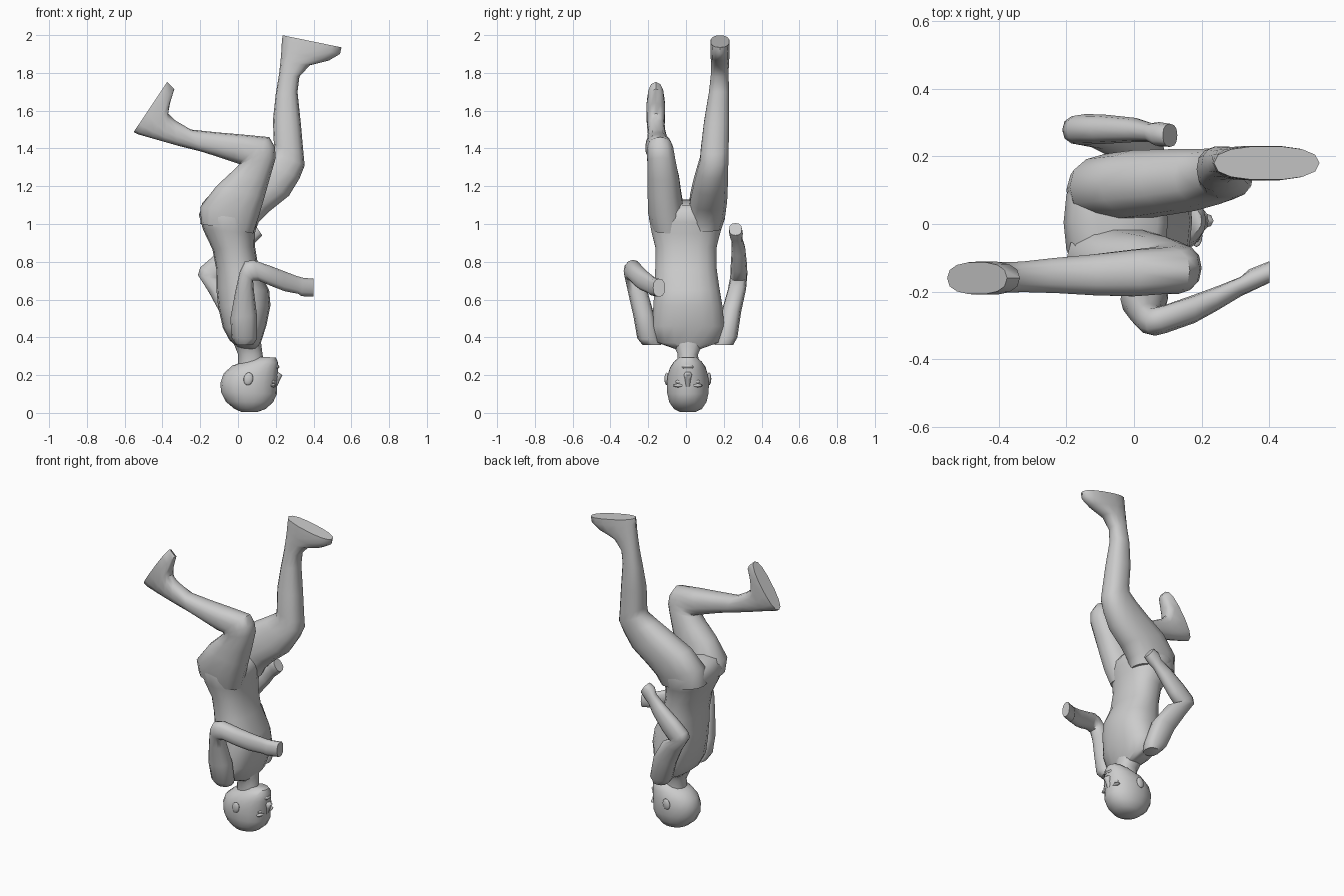
import bpy, bmesh, math

def finish(ob, angle=50):
    bpy.ops.object.select_all(action='DESELECT')
    ob.select_set(True)
    bpy.context.view_layer.objects.active = ob
    bpy.ops.object.shade_smooth_by_angle(angle=math.radians(angle))

def loft(name, rings, n=14, power=2.2):
    """Each ring: back x, z, front x, z, centre y, half width in y."""
    bm = bmesh.new()
    loops = []
    for ax, az, bx, bz, yc, yr in rings:
        loop = []
        for i in range(n):
            t = 2 * math.pi * i / n
            c, s = [math.copysign(abs(v) ** (2 / power), v) for v in (math.cos(t), math.sin(t))]
            loop.append(bm.verts.new(((ax + bx) / 2 + c * (bx - ax) / 2, yc + s * yr,
                                      (az + bz) / 2 + c * (bz - az) / 2)))
        loops.append(loop)
    for a, b in zip(loops, loops[1:]):
        for i in range(n):
            j = (i + 1) % n
            bm.faces.new((a[i], a[j], b[j], b[i]))
    bm.faces.new(loops[0][::-1])
    bm.faces.new(loops[-1])
    bmesh.ops.recalc_face_normals(bm, faces=bm.faces)
    me = bpy.data.meshes.new(name)
    bm.to_mesh(me)
    bm.free()
    ob = bpy.data.objects.new(name, me)
    bpy.context.collection.objects.link(ob)
    finish(ob)

def ball(name, loc, size, rot=(0, 0, 0)):
    bpy.ops.mesh.primitive_uv_sphere_add(segments=12, ring_count=8, radius=1, location=loc, rotation=rot)
    ob = bpy.context.object
    ob.name = name
    ob.scale = size
    finish(ob, 80)

# Torso, upside down from shoulders up to hips
loft("torso", [
    (0, .345, .1, .335, .01, .07), (-.045, .385, .12, .37, .01, .175),
    (-.08, .45, .15, .46, .01, .195), (-.105, .56, .172, .57, .01, .185),
    (-.115, .66, .165, .65, .005, .175), (-.115, .76, .11, .76, 0, .165),
    (-.135, .865, .09, .88, 0, .163), (-.185, .97, .09, .95, 0, .185),
    (-.208, 1.05, .1, 1.01, .005, .203), (-.18, 1.11, .1, 1.06, .005, .195),
    (-.11, 1.13, .07, 1.1, .005, .13)], 18, 2.3)

# Neck and head
loft("neck", [(0, .24, .14, .25, .01, .06), (.0, .31, .13, .31, .01, .055),
              (-.02, .36, .125, .35, .01, .075), (-.04, .4, .12, .39, .01, .1)])
loft("head", [
    (.02, .004, .1, .004, .01, .04), (-.02, .022, .145, .02, .01, .075),
    (-.065, .06, .185, .055, .01, .1), (-.09, .11, .206, .1, .01, .111),
    (-.093, .16, .205, .15, .01, .113), (-.075, .21, .212, .19, .01, .108),
    (-.03, .25, .212, .23, .01, .095), (.04, .275, .213, .265, .01, .075),
    (.1, .298, .2, .293, .01, .045)], 18, 2.1)
loft("nose", [(.18, .14, .205, .135, .01, .012), (.18, .18, .224, .178, .01, .017),
              (.18, .205, .235, .2, .01, .022), (.18, .218, .215, .215, .01, .018)], 8)
loft("mouth", [(.18, .236, .214, .234, .01, .03), (.18, .244, .22, .243, .01, .032),
               (.18, .254, .215, .253, .01, .026)], 10)
for side, s in (("right", -1), ("left", 1)):
    ball(side + "_ear", (.055, .01 + s * .112, .18), (.025, .012, .034), (0, .2, 0))
    ball(side + "_eye", (.182, .01 + s * .045, .165), (.014, .02, .012))
    ball(side + "_brow", (.185, .01 + s * .045, .145), (.017, .033, .01))

# Bent legs, each running from hip through knee to flat sole
loft("right_leg", [
    (-.195, 1.0, .08, .95, -.09, .09), (-.2, 1.09, .11, 1.04, -.105, .098),
    (-.115, 1.2, .14, 1.14, -.115, .09), (-.045, 1.265, .165, 1.23, -.12, .085),
    (.008, 1.315, .2, 1.35, -.13, .076), (.01, 1.318, .195, 1.41, -.135, .074),
    (.005, 1.318, .165, 1.46, -.137, .07), (-.03, 1.33, .02, 1.474, -.145, .07),
    (-.12, 1.36, -.11, 1.485, -.15, .062), (-.2, 1.385, -.25, 1.5, -.152, .053),
    (-.32, 1.415, -.335, 1.55, -.156, .046), (-.39, 1.435, -.37, 1.585, -.158, .046),
    (-.46, 1.455, -.36, 1.64, -.16, .048), (-.53, 1.475, -.337, 1.715, -.16, .05),
    (-.552, 1.487, -.375, 1.752, -.16, .048)], 14, 2.4)
loft("left_leg", [
    (-.2, 1.0, .09, .96, .1, .09), (-.19, 1.11, .11, 1.01, .11, .1),
    (-.1, 1.21, .17, 1.07, .12, .1), (.02, 1.28, .27, 1.15, .13, .093),
    (.12, 1.34, .325, 1.24, .14, .083), (.185, 1.38, .353, 1.31, .15, .077),
    (.19, 1.42, .347, 1.37, .152, .075), (.185, 1.55, .333, 1.53, .162, .068),
    (.2, 1.69, .315, 1.7, .175, .055), (.217, 1.79, .325, 1.78, .178, .048),
    (.225, 1.86, .38, 1.84, .18, .048), (.23, 1.92, .48, 1.865, .18, .051),
    (.232, 1.965, .54, 1.9, .18, .052), (.236, 1.999, .548, 1.935, .18, .05)], 14, 2.4)

# Bent arms, each running from shoulder through elbow to closed hand
loft("right_arm", [
    (-.01, .36, .08, .36, -.18, .05), (-.035, .4, .1, .39, -.2, .058),
    (-.04, .5, .1, .52, -.222, .056), (-.015, .64, .085, .64, -.255, .052),
    (.01, .75, .08, .7, -.28, .046), (.035, .8, .09, .7, -.288, .042),
    (.08, .81, .11, .7, -.28, .042), (.18, .775, .18, .67, -.25, .042),
    (.245, .75, .245, .645, -.22, .036), (.31, .725, .32, .63, -.185, .029),
    (.345, .715, .335, .618, -.168, .034), (.4, .71, .4, .615, -.142, .032)], 12, 2.4)
loft("left_arm", [
    (-.01, .36, .08, .36, .2, .05), (-.045, .4, .09, .4, .218, .054),
    (-.09, .52, .05, .55, .24, .052), (-.155, .64, -.03, .67, .27, .048),
    (-.212, .73, -.09, .7, .278, .045), (-.2, .77, -.085, .7, .28, .045),
    (-.13, .83, -.04, .745, .28, .043), (-.03, .905, .03, .83, .278, .036),
    (.03, .95, .07, .885, .27, .028), (.05, .99, .1, .91, .265, .036),
    (.085, 1.005, .128, .94, .262, .034)], 12, 2.4)
